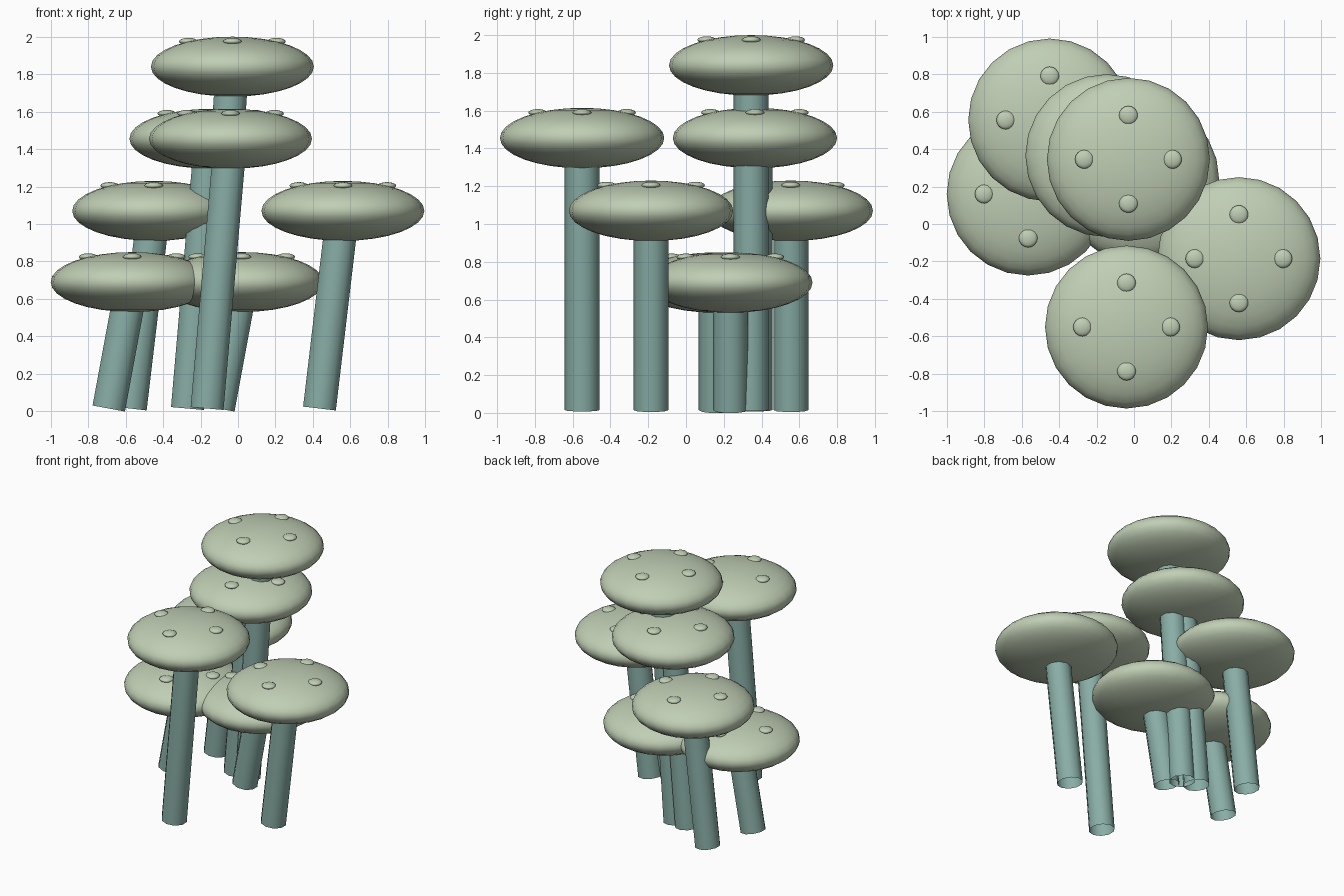
import bpy
import bmesh
import math
from mathutils import Matrix, Vector

if "Cube" in bpy.data.objects:
    bpy.data.objects.remove(bpy.data.objects["Cube"])

CAP_R, CAP_H = 0.435, 0.16      # cap radius and half height
STEM_R, LEAN = 0.0925, 0.125    # stem radius and sideways lean
SPOT_R, SPOT_H, SPOT_OFF = 0.05, 0.019, 0.235


def material(name, rgb):
    m = bpy.data.materials.new(name)
    m.diffuse_color = (*rgb, 1.0)
    m.use_nodes = True
    m.node_tree.nodes["Principled BSDF"].inputs["Base Color"].default_value = m.diffuse_color
    return m


cap_mat = material("pale sage", (0.53, 0.62, 0.46))
stem_mat = material("grey teal", (0.25, 0.42, 0.38))


def finish(bm, name, mat):
    for f in bm.faces:
        f.smooth = True
    mesh = bpy.data.meshes.new(name)
    bm.to_mesh(mesh)
    bm.free()
    mesh.materials.append(mat)
    obj = bpy.data.objects.new(name, mesh)
    bpy.context.collection.objects.link(obj)
    return obj


def ellipsoid(bm, centre, r, h, segments, rings):
    mat = Matrix.Translation(centre) @ Matrix.Diagonal((r, r, h, 1))
    bmesh.ops.create_uvsphere(bm, u_segments=segments, v_segments=rings,
                              radius=1, matrix=mat)


def mushroom(i, x, y, z):
    top = Vector((x, y, z))
    base = Vector((x - LEAN, y, 0.015))
    axis = top - base

    # Leaning open tube, ten sides with a corner towards +y
    bm = bmesh.new()
    rot = Vector((0, 0, 1)).rotation_difference(axis).to_matrix().to_4x4()
    rings = []
    for height in (0, axis.length):
        ring = []
        for k in range(10):
            a = math.tau * k / 10
            p = Vector((STEM_R * math.sin(a), STEM_R * math.cos(a), height))
            ring.append(bm.verts.new(base + rot @ p))
        rings.append(ring)
    low, high = rings
    for k in range(10):
        n = (k + 1) % 10
        bm.faces.new((low[n], low[k], high[k], high[n]))
    finish(bm, f"stem_{i}", stem_mat)

    # Flattened cap
    bm = bmesh.new()
    ellipsoid(bm, top, CAP_R, CAP_H, 24, 16)
    finish(bm, f"cap_{i}", cap_mat)

    # Four raised spots resting on the cap
    bm = bmesh.new()
    lift = CAP_H * math.sqrt(1 - (SPOT_OFF / CAP_R) ** 2)
    for k in range(4):
        a = math.tau * k / 4
        ellipsoid(bm, top + Vector((SPOT_OFF * math.cos(a), SPOT_OFF * math.sin(a), lift)),
                  SPOT_R, SPOT_H, 16, 8)
    finish(bm, f"cap_spots_{i}", cap_mat)


# Cap centres of the cluster, tallest first
for i, centre in enumerate([
    (-0.03, 0.345, 1.84),
    (-0.145, 0.365, 1.455),
    (-0.04, -0.55, 1.455),
    (0.56, -0.185, 1.07),
    (-0.45, 0.555, 1.07),
    (-0.565, 0.16, 0.69),
    (0.02, 0.235, 0.69),
], 1):
    mushroom(i, *centre)
